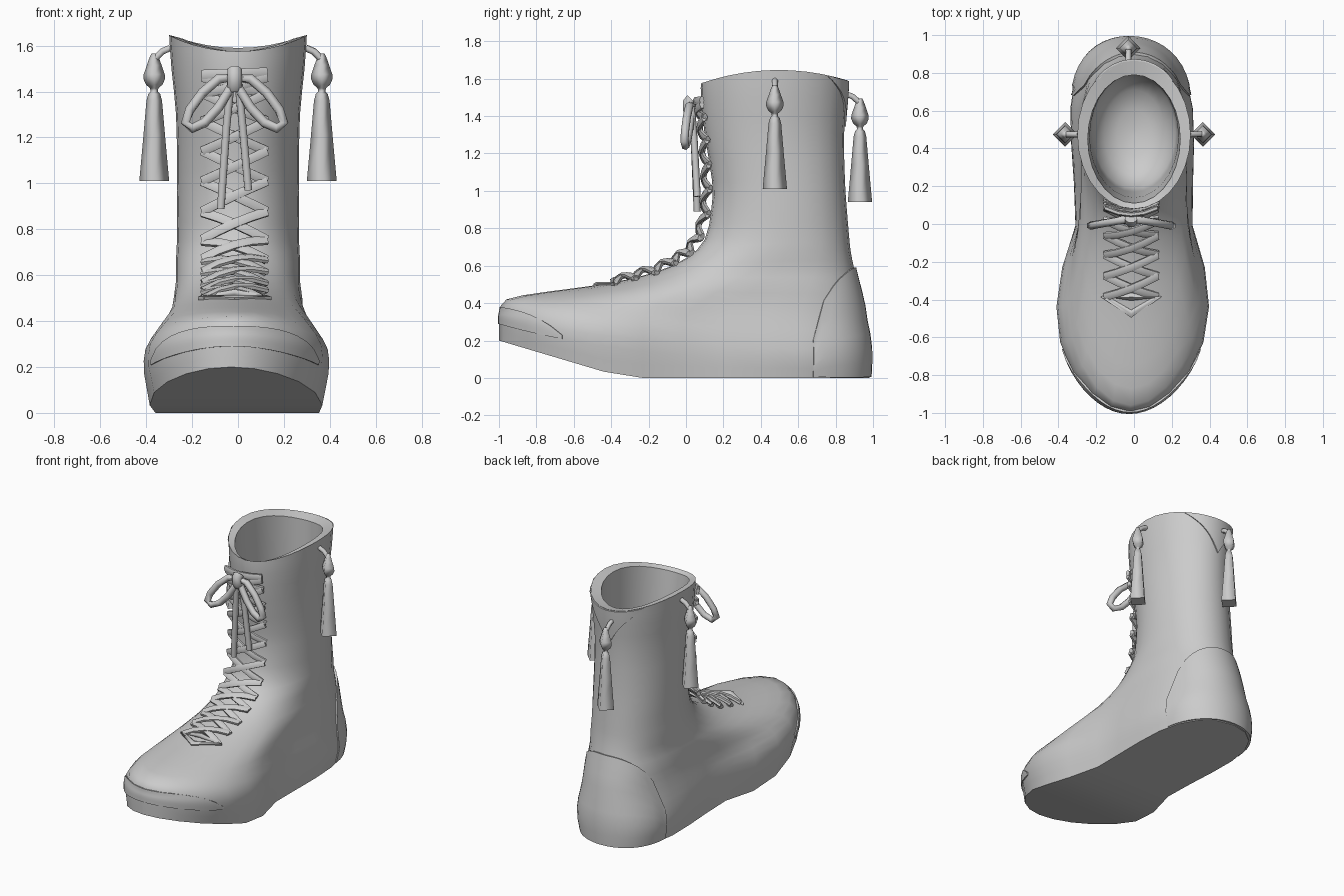
import bpy, bmesh, math
from mathutils import Vector

cube = bpy.data.objects.get("Cube")
if cube:
    bpy.data.objects.remove(cube)

grey = bpy.data.materials.new("plain_grey")
grey.use_nodes = True
COLOUR = (0.6, 0.6, 0.6, 1)
grey.diffuse_color = COLOUR
grey.node_tree.nodes["Principled BSDF"].inputs["Base Color"].default_value = COLOUR


def mesh_object(name, verts, faces, angle=35):
    """Build a smooth-shaded mesh with sharp edges above the angle."""
    me = bpy.data.meshes.new(name)
    me.from_pydata([tuple(v) for v in verts], [], faces)
    bm = bmesh.new()
    bm.from_mesh(me)
    bmesh.ops.remove_doubles(bm, verts=bm.verts, dist=0.0005)
    bmesh.ops.recalc_face_normals(bm, faces=bm.faces)
    for face in bm.faces:
        face.smooth = True
    for edge in bm.edges:
        edge.smooth = edge.calc_face_angle(0) < math.radians(angle)
    bm.to_mesh(me)
    bm.free()
    me.materials.append(grey)
    bpy.context.collection.objects.link(bpy.data.objects.new(name, me))


def cord(name, points, radius, sides=6, closed=False, flat=1.0, out=(0, -1, .35)):
    """Sweep an oval section along a path."""
    pts = [Vector(p) for p in points]
    n = len(pts)
    verts, faces = [], []
    for i, p in enumerate(pts):
        a = pts[i - 1] if closed or i else p
        b = pts[(i + 1) % n] if closed or i < n - 1 else p
        d = (b - a).normalized()
        side = d.cross(Vector(out)).normalized()
        up = side.cross(d)
        for k in range(sides):
            t = math.tau * (k + 0.5) / sides
            verts.append(p + side * radius * math.cos(t) + up * radius * flat * math.sin(t))
    for i in range(n if closed else n - 1):
        for k in range(sides):
            j, l = (i + 1) % n, (k + 1) % sides
            faces.append((i * sides + k, i * sides + l, j * sides + l, j * sides + k))
    if not closed:
        faces += [tuple(range(sides)), tuple(range((n - 1) * sides, n * sides))]
    mesh_object(name, verts, faces, 65)


# Boot sections: front y, back y, front z, back z, waist, fore and heel widening
RINGS = [
    (-1.0, .98, .20, .0, .30, .16, .24),
    (-1.0, .985, .29, .10, .31, .185, .27),
    (-.995, .98, .35, .20, .305, .185, .25),
    (-.96, .96, .42, .30, .29, .13, .22),
    (-.75, .945, .46, .40, .28, .07, .18),
    (-.45, .92, .50, .50, .28, .0, .13),
    (-.18, .90, .56, .58, .27, .0, .08),
    (.0, .88, .64, .68, .27, .0, .05),
    (.10, .87, .74, .78, .265, .0, .03),
    (.135, .86, .90, .90, .265, .0, .02),
    (.14, .85, 1.05, 1.05, .265, .0, .01),
    (.10, .845, 1.30, 1.30, .27, .0, .0),
    (.08, .86, 1.50, 1.50, .29, .0, .0),
    (.08, .865, 1.575, 1.59, .30, .0, .0),
]
INNER = [
    (.11, .79, 1.56, 1.575, .245, .0, .0),
    (.14, .79, 1.30, 1.30, .235, .0, .0),
    (.17, .79, .90, .90, .23, .0, .0),
    (.19, .78, .68, .68, .22, .0, .0),
    (.26, .71, .60, .60, .16, .0, .0),
    (.36, .61, .56, .56, .09, .0, .0),
    (.47, .50, .55, .55, .01, .0, .0),
]
SIDES = 28


def ring_point(r, a, level):
    """Point at angle a (0 = heel, pi = toe) on section r."""
    fy, by, fz, bz, waist, fore, heel = r
    c, s = math.cos(a), math.sin(a)
    t = (1 - c) / 2
    rise = max(0, (t - .66) / .34) if level == 0 else t ** (3 if level < 2 else 2)
    z = bz + (fz - bz) * rise
    if level == 13:
        z += .06 * s * s
    low = max(0, 1 - level / 7)
    widen = heel * c * c if c > 0 else fore * math.sin(-1.9 * c)
    x = s * (waist + widen) - .03 * low * abs(c) ** 1.5
    return Vector((x, (fy + by) / 2 + (by - fy) / 2 * c, z))


def surface(a, v):
    """Smooth interpolation between the sections."""
    i = min(int(v), len(RINGS) - 2)
    f = v - i
    p = [ring_point(RINGS[k], a, k) for k in
         (max(i - 1, 0), i, i + 1, min(i + 2, len(RINGS) - 1))]
    if i < 1:
        return p[1].lerp(p[2], f)
    m1, m2 = (p[2] - p[0]) / 2, (p[3] - p[1]) / 2
    return (p[1] * (2 * f**3 - 3 * f**2 + 1) + m1 * (f**3 - 2 * f**2 + f)
            + p[2] * (3 * f**2 - 2 * f**3) + m2 * (f**3 - f**2))


# Boot body with open top, lining and flat sole
angles = [math.tau * k / SIDES for k in range(SIDES)]
loops = [[surface(a, k / 2) for a in angles] for k in range(2 * len(RINGS) - 1)]
loops += [[ring_point(r, a, 13 if k == 0 else 10) for a in angles] for k, r in enumerate(INNER)]
verts = [p for loop in loops for p in loop]
faces = []
for i in range(len(loops) - 1):
    for k in range(SIDES):
        l = (k + 1) % SIDES
        faces.append((i * SIDES + k, i * SIDES + l, (i + 1) * SIDES + l, (i + 1) * SIDES + k))
half = SIDES // 2
faces += [(0, 1, SIDES - 1), (half - 1, half, half + 1)]
faces += [(k, k + 1, SIDES - k - 1, SIDES - k) for k in range(1, half - 1)]
faces.append(tuple(range(len(verts) - SIDES, len(verts))))
mesh_object("boot_body", verts, faces, 50)


def panel(name, centre, spread, start, stop, thickness, cols=20, rows=8):
    """Raised panel following the boot surface, thinning out at its sides."""
    outer, base, e = [], [], .02
    for j in range(rows + 1):
        for i in range(cols + 1):
            u = 2 * i / cols - 1
            a, v = centre + u * spread, start + (stop(u) - start) * j / rows
            p = surface(a, v)
            n = (surface(a, v + e) - surface(a, v - e)).cross(
                surface(a + e, v) - surface(a - e, v)).normalized()
            outer.append(p + n * (.002 + thickness * (1 - u ** 4)))
            base.append(p - n * .01)
    w, total = cols + 1, len(outer)
    quads = [(j * w + i, j * w + i + 1, (j + 1) * w + i + 1, (j + 1) * w + i)
             for j in range(rows) for i in range(cols)]
    edge = (list(range(w)) + [j * w + cols for j in range(1, rows + 1)]
            + [rows * w + i for i in range(cols - 1, -1, -1)]
            + [j * w for j in range(rows - 1, 0, -1)])
    quads += [(a, b, b + total, a + total) for a, b in zip(edge, edge[1:] + edge[:1])]
    mesh_object(name, outer + base, quads)


panel("heel_counter", 0, .8, .05, lambda u: 2 + 4.1 * math.sqrt(max(0, 1 - abs(u) ** 3)), .01)
panel("toe_cap", math.pi, .85, 1.0, lambda u: 1.2 + 1.2 * (1 - u ** 4), .004)
panel("back_flap", 0, .75, 12.95, lambda u: 11.2 + 1.7 * abs(u), .006)

# Crossed laces
eyelets = [(-.39, .515), (-.28, .55), (-.17, .58), (-.07, .63), (.01, .68), (.065, .76),
           (.10, .88), (.11, 1.01), (.105, 1.14), (.095, 1.27), (.08, 1.39), (.07, 1.46)]
MID = -.015


def lace(name, p, q, side):
    along = Vector((0, q[0] - p[0], q[1] - p[1])).normalized()
    out = Vector((0, -along.z, along.y))
    pts = []
    for t in (0, .25, .5, .75, 1):
        x = side * (2 * t - 1)
        y, z = (p[k] + (q[k] - p[k]) * t for k in (0, 1))
        pts.append(Vector((MID + .14 * x, y, z)) + out * (.016 + .004 * side - .035 * x * x))
    cord(name, pts, .023, flat=.6, out=out)


for i, (p, q) in enumerate(zip(eyelets, eyelets[1:])):
    lace(f"lace_left_{i}", p, q, 1)
    lace(f"lace_right_{i}", p, q, -1)
lace("lace_top_bar", (.07, 1.475), (.07, 1.485), 1)
cord("lace_lower_loop", [(MID - .14, -.385, .50), (MID, -.385, .525), (MID + .14, -.385, .50),
                         (MID, -.475, .50)], .023, closed=True, flat=.6, out=(0, -.2, 1))

# Bow: knot, two loops and two tails
knot = [(MID, .03, 1.49), (MID, .015, 1.475), (MID, .015, 1.435), (MID, .03, 1.42)]
cord("bow_knot", knot, .034, 8)
for side, name in ((-1, "right"), (1, "left")):
    loop = [(.0, 1.46), (.07, 1.455), (.14, 1.395), (.195, 1.32), (.215, 1.265),
            (.185, 1.24), (.13, 1.265), (.07, 1.33), (.02, 1.41)]
    cord(f"bow_loop_{name}", [(MID + side * x, .03 - .18 * x, z) for x, z in loop],
         .022, closed=True)
    end = .89 if side < 0 else .97
    cord(f"bow_tail_{name}", [(MID + side * .015, .03, 1.45), (MID + side * .035, .045, 1.25),
                              (MID + side * .06, .06, end)], .019)

# Tassels: four-sided skirt and rounded bead on a cord
TASSEL = [(.0, .0), (.065, .0), (.047, .2), (.034, .35), (.026, .38), (.016, .39), (.018, .405),
          (.036, .42), (.047, .445), (.046, .465), (.032, .505), (.02, .54), (.012, .555),
          (.0, .555)]


def tassel(name, x, y, z, hook):
    points = [(x + r * math.cos(k * math.pi / 2), y + r * math.sin(k * math.pi / 2), z + h)
              for r, h in TASSEL for k in range(4)]
    quads = [(i * 4 + k, i * 4 + (k + 1) % 4, i * 4 + 4 + (k + 1) % 4, i * 4 + 4 + k)
             for i in range(len(TASSEL) - 1) for k in range(4)]
    mesh_object(name, points, quads, 91)
    top, end = Vector((x, y, z + .53)), Vector(hook)
    bend = top.lerp(end, .5) + Vector((0, 0, .01))
    cord(name + "_cord", [top, bend, end], .016, out=(.2, 1, .1))


tassel("tassel_left", .365, .475, 1.01, (.295, .475, 1.59))
tassel("tassel_right", -.365, .475, 1.01, (-.295, .475, 1.59))
tassel("tassel_back", -.03, .93, .94, (-.03, .85, 1.52))
